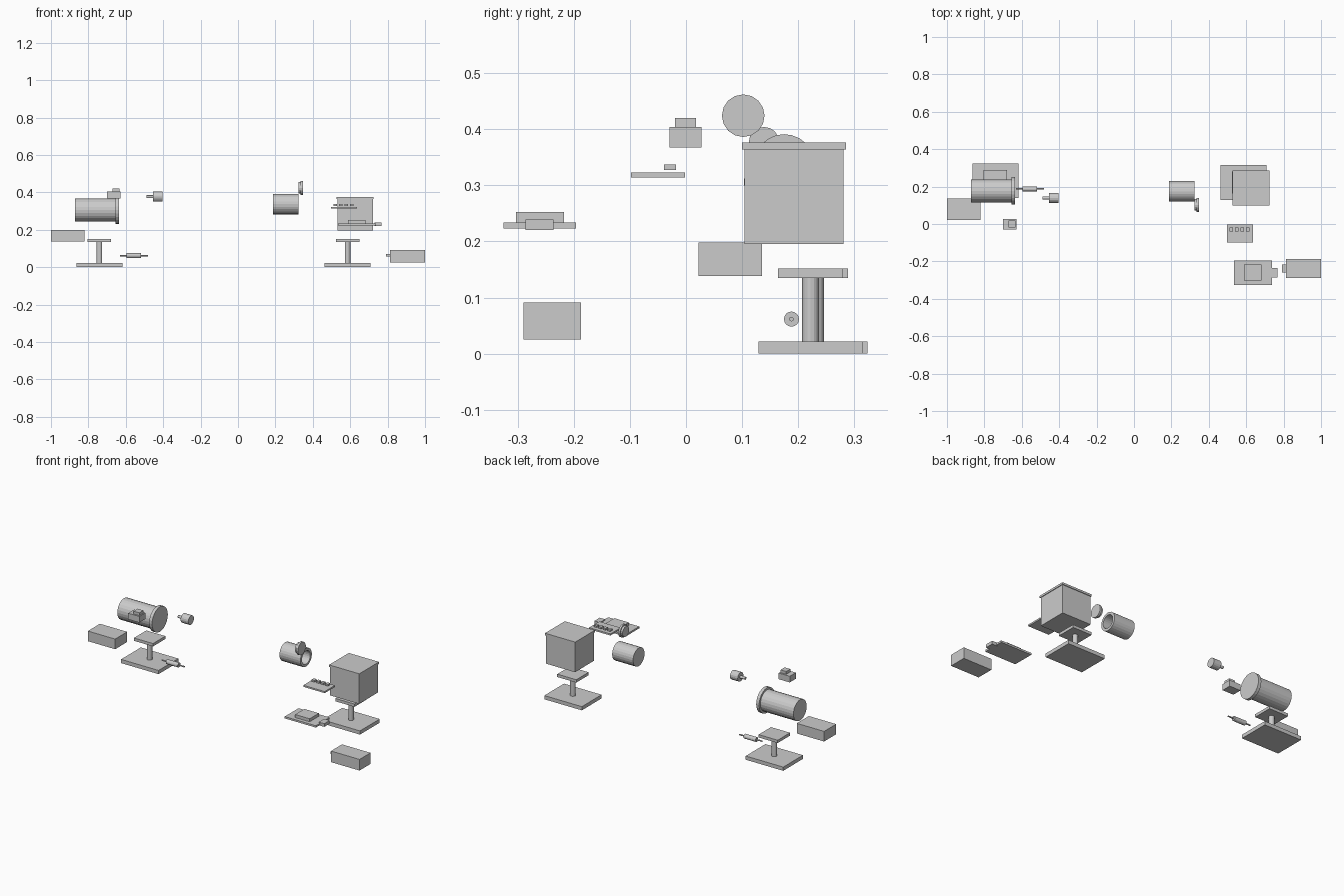
import bpy, bmesh, math
from mathutils import Matrix

if "Cube" in bpy.data.objects:
    bpy.data.objects.remove(bpy.data.objects["Cube"])

def finish(name, bm):
    bmesh.ops.recalc_face_normals(bm, faces=bm.faces)
    me = bpy.data.meshes.new(name)
    bm.to_mesh(me)
    bm.free()
    ob = bpy.data.objects.new(name, me)
    bpy.context.collection.objects.link(ob)
    return ob

def box(name, x, y, z):
    """Box from (min, max) ranges on each axis."""
    bm = bmesh.new()
    bmesh.ops.create_cube(bm, size=1)
    for v in bm.verts:
        v.co = [(r[0] + r[1]) / 2 + c * (r[1] - r[0]) for r, c in zip((x, y, z), v.co)]
    return finish(name, bm)

def turned(name, profile, y, z, sides=24):
    """Closed solid revolved around an x-parallel axis; profile = (x, radius) points."""
    bm = bmesh.new()
    rings = []
    for px, r in profile:
        rings.append([bm.verts.new((px, y + r * math.cos(a), z + r * math.sin(a)))
                      for a in (2 * math.pi * i / sides for i in range(sides))])
    for a, b in zip(rings, rings[1:]):
        for i in range(sides):
            j = (i + 1) % sides
            bm.faces.new((a[i], a[j], b[j], b[i]))
    bm.faces.new(rings[0])
    bm.faces.new(rings[-1])
    return finish(name, bm)

# Two identical display stands: base, post and top plate
for side, cx, cy in (("left", -0.741, 0.231), ("right", 0.586, 0.222)):
    box(side + "_stand_base", (cx - .123, cx + .123), (cy - .0925, cy + .0925), (0, .022))
    bm = bmesh.new()
    bmesh.ops.create_cone(bm, cap_ends=True, segments=16, radius1=.015, radius2=.015,
                          depth=.115, matrix=Matrix.Translation((cx, cy, .0785)))
    finish(side + "_stand_post", bm)
    box(side + "_stand_plate", (cx - .0625, cx + .0625), (cy - .058, cy + .058), (.135, .152))

# Left group: flanged canister
turned("canister_body", [(-.872, .062), (-.655, .062)], .177, .306)
turned("canister_flange", [(-.655, .074), (-.636, .074)], .177, .306)
# side case
box("left_case", (-1, -.821), (.022, .135), (.138, .198))
# small stepped block
box("block_lower", (-.700, -.627), (-.029, .028), (.367, .4035))
box("block_upper", (-.670, -.633), (-.020, .018), (.4035, .42))
# motor with shaft
turned("motor", [(-.488, .008), (-.455, .008), (-.455, .027), (-.405, .027)], .139, .377, 16)
# thin plunger
turned("plunger", [(-.632, .004), (-.596, .004), (-.596, .0134), (-.518, .0134),
                   (-.518, .004), (-.482, .004)], .188, .0615, 16)

# Right group: open cup
turned("open_cup", [(.187, .054), (.324, .054), (.324, .039), (.200, .039)], .175, .337)
# stepped cap
turned("cap", [(.323, .031), (.335, .031), (.335, .038), (.347, .038)], .102, .424, 16)
# large box and lid
box("cabinet", (.531, .721), (.104, .281), (.195, .364))
box("cabinet_lid", (.527, .725), (.100, .285), (.364, .376))
# board with four small components
box("sensor_board", (.497, .637), (-.098, -.002), (.3135, .323))
for i in range(4):
    cx = .519 + i * .0295
    box(f"sensor_{i + 1}", (cx - .0095, cx + .0095), (-.039, -.018), (.327, .337))
# board with chip and connector
box("control_board", (.534, .738), (-.325, -.196), (.223, .234))
box("control_chip", (.587, .682), (-.303, -.217), (.234, .252))
box("control_connector", (.730, .766), (-.286, -.236), (.220, .239))
# battery box with terminal
box("battery", (.813, 1), (-.290, -.187), (.025, .091))
box("battery_terminal", (.790, .813), (-.260, -.216), (.056, .070))
